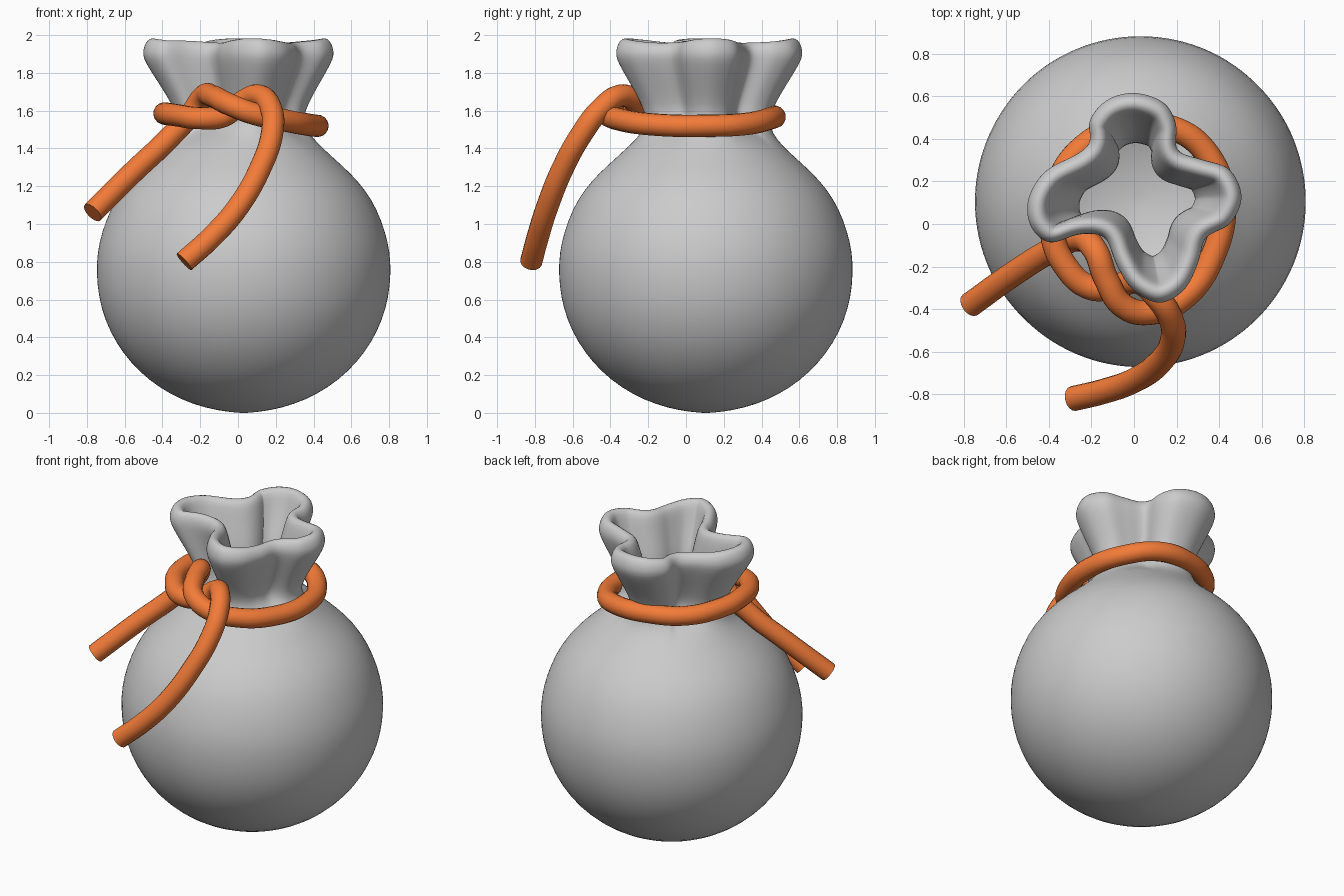
import bpy, bmesh, math
from mathutils import Vector

if "Cube" in bpy.data.objects:
    bpy.data.objects.remove(bpy.data.objects["Cube"])

CENTRE = Vector((0.03, 0.105))

# Pleated mouth outline seen from above (clockwise, four lobes)
MOUTH = [(0, .62), (.14, .575), (.2, .47), (.205, .35), (.32, .305), (.45, .26),
         (.51, .13), (.455, 0), (.34, -.065), (.305, -.18), (.24, -.31), (.12, -.375),
         (-.01, -.31), (-.085, -.19), (-.14, -.065), (-.26, -.05), (-.4, -.09), (-.49, -.01),
         (-.5, .12), (-.42, .25), (-.27, .33), (-.21, .39), (-.21, .49), (-.13, .585)]


def closed_spline(pts, steps):
    """Catmull-Rom samples around a closed loop."""
    p = [Vector(q) for q in pts]
    n, out = len(p), []
    for i in range(n):
        a, b, c, d = p[i - 1], p[i], p[(i + 1) % n], p[(i + 2) % n]
        for k in range(steps):
            t = k / steps
            out.append(0.5 * (2 * b + (c - a) * t + (2 * a - 5 * b + 4 * c - d) * t * t
                              + (3 * b - a - 3 * c + d) * t ** 3))
    return out


RIM = [p - CENTRE for p in closed_spline(MOUTH, 4)]
N = len(RIM)


def ring(z, r, blend=0.0, scale=1.0, inset=0.0, wave=0.0):
    """Section between a circle of radius r and the scaled, inset mouth outline."""
    out = []
    for i, p in enumerate(RIM):
        t = (RIM[(i + 1) % N] - RIM[i - 1]).normalized()
        pleat = p * scale + Vector((t.y, -t.x)) * inset
        q = CENTRE + (p.normalized() * r).lerp(pleat, blend)
        dz = wave * math.cos(4 * math.atan2(p.y, p.x) - 0.3)
        out.append((q.x, q.y, z + dz))
    return out


# Sections from the base, up the outside, over the rim, and down the inside
bowl = [(0.74 - 0.74 * math.cos(math.radians(a)), 0.78 * math.sin(math.radians(a)))
        for a in (2, 10, 20, 30, 40, 50, 60, 70, 80, 90)]
shoulder = [(.85, .775), (.96, .75), (1.08, .705), (1.18, .645), (1.27, .565), (1.35, .475), (1.42, .4)]
rings = [ring(z, r) for z, r in bowl + shoulder]
rings += [ring(1.48, .355, .35, .68), ring(1.54, .33, .8, .66), ring(1.6, .33, 1, .68),
          ring(1.68, .3, 1, .76), ring(1.77, .3, 1, .87), ring(1.85, .3, 1, .965),
          ring(1.895, .3, 1, 1.0), ring(1.93, .3, 1, .995, .004, .006),
          ring(1.96, .3, 1, .985, .015, .012), ring(1.975, .3, 1, .97, .035, .012),
          ring(1.965, .3, 1, .96, .06, .012), ring(1.93, .3, 1, .95, .075, .006),
          ring(1.85, .3, 1, .9, .08), ring(1.75, .3, 1, .79, .075),
          ring(1.65, .3, 1, .69, .07), ring(1.56, .28, .9, .65, .065), ring(1.48, .29, .4, .65, .06)]
rings += [ring(z, r - .07) for z, r in reversed(shoulder)]
rings += [ring(.74 + (z - .74) * .91, r * .91) for z, r in reversed(bowl)]

bm = bmesh.new()
loops = [[bm.verts.new(v) for v in rg] for rg in rings]
for lo, hi in zip(loops, loops[1:]):
    for i in range(N):
        j = (i + 1) % N
        bm.faces.new((lo[i], lo[j], hi[j], hi[i]))
for loop, z in ((loops[0], 0.0), (loops[-1], .067)):
    pole = bm.verts.new((CENTRE.x, CENTRE.y, z))
    for i in range(N):
        bm.faces.new((loop[i], loop[(i + 1) % N], pole))
bmesh.ops.recalc_face_normals(bm, faces=bm.faces)
for f in bm.faces:
    f.smooth = True
mesh = bpy.data.meshes.new("sack")
bm.to_mesh(mesh)
bm.free()
sack = bpy.data.objects.new("sack", mesh)
bpy.context.collection.objects.link(sack)
sub = sack.modifiers.new("smooth", 'SUBSURF')
sub.levels = sub.render_levels = 1

# Tie rope: left tail, over the front, around the neck, under and out to the front tail
PATH = [(-.77, -.38, 1.06), (-.56, -.23, 1.27), (-.38, -.12, 1.44), (-.25, -.07, 1.58),
        (-.185, -.12, 1.675), (-.13, -.26, 1.675), (-.05, -.385, 1.635), (.08, -.415, 1.585),
        (.24, -.34, 1.55), (.37, -.15, 1.525), (.42, .1, 1.52), (.35, .32, 1.53),
        (.18, .45, 1.56), (-.04, .455, 1.57), (-.24, .36, 1.57), (-.36, .18, 1.58),
        (-.385, -.03, 1.585), (-.32, -.2, 1.575), (-.2, -.3, 1.56), (-.08, -.29, 1.57),
        (.02, -.27, 1.645), (.11, -.345, 1.68), (.175, -.45, 1.61), (.18, -.55, 1.48),
        (.12, -.65, 1.3), (0, -.735, 1.09), (-.14, -.785, .93), (-.285, -.82, .8)]
cu = bpy.data.curves.new("tie_rope", 'CURVE')
cu.dimensions = '3D'
cu.bevel_depth = 0.059
cu.bevel_resolution = 6
cu.resolution_u = 8
cu.use_fill_caps = True
sp = cu.splines.new('BEZIER')
sp.bezier_points.add(len(PATH) - 1)
for b, co in zip(sp.bezier_points, PATH):
    b.co = co
    b.handle_left_type = b.handle_right_type = 'AUTO'
rope = bpy.data.objects.new("tie_rope", cu)
bpy.context.collection.objects.link(rope)
bpy.ops.object.select_all(action='DESELECT')
rope.select_set(True)
bpy.context.view_layer.objects.active = rope
bpy.ops.object.convert(target='MESH')
rope = bpy.context.view_layer.objects.active
bpy.ops.object.shade_smooth_by_angle(angle=math.radians(40))

orange = bpy.data.materials.new("orange")
orange.diffuse_color = (0.9, 0.2, 0.04, 1)
orange.use_nodes = True
orange.node_tree.nodes["Principled BSDF"].inputs["Base Color"].default_value = orange.diffuse_color
rope.data.materials.clear()
rope.data.materials.append(orange)
